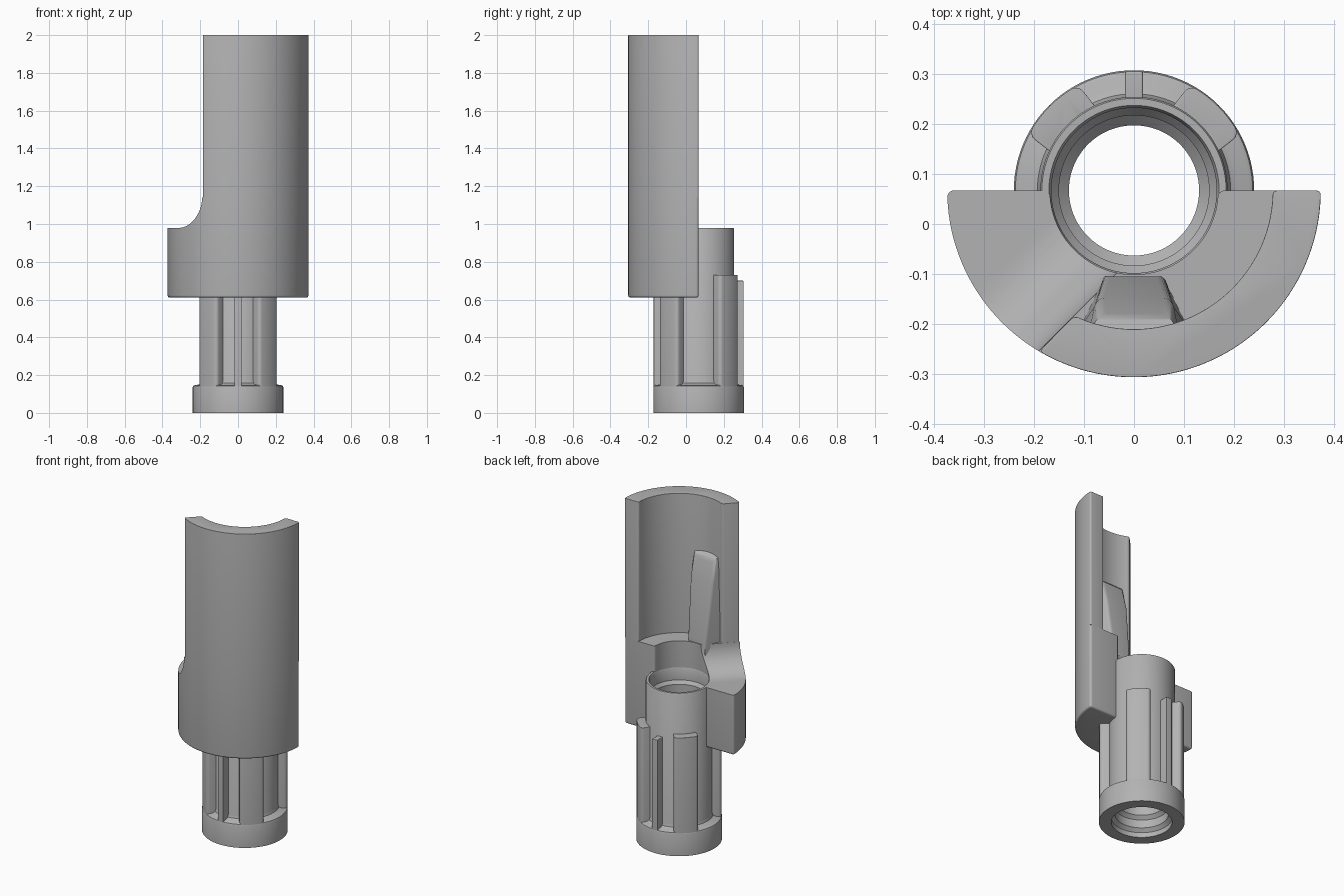
import bpy, bmesh
from math import sin, cos, pi, radians, hypot
from mathutils import Vector

if "Cube" in bpy.data.objects:
    bpy.data.objects.remove(bpy.data.objects["Cube"])

AXIS_Y = 0.067          # tube axis
OUTER, INNER, BORE = 0.373, 0.277, 0.168
FLOOR, LEDGE = 1.14, 0.98

grey = bpy.data.materials.new("plain_grey")
grey.use_nodes = True
grey.diffuse_color = (0.45, 0.45, 0.45, 1)
grey.node_tree.nodes["Principled BSDF"].inputs["Base Color"].default_value = (0.45, 0.45, 0.45, 1)


def finish(name, bm):
    bmesh.ops.recalc_face_normals(bm, faces=bm.faces)
    mesh = bpy.data.meshes.new(name)
    bm.to_mesh(mesh)
    bm.free()
    mesh.materials.append(grey)
    obj = bpy.data.objects.new(name, mesh)
    obj.location.y = AXIS_Y
    bpy.context.collection.objects.link(obj)
    return obj


def smooth(obj):
    bpy.ops.object.select_all(action='DESELECT')
    obj.select_set(True)
    bpy.context.view_layer.objects.active = obj
    bpy.ops.object.shade_smooth_by_angle(angle=radians(35))


def arc(r, a0, a1, n):
    return [(r * cos(a0 + (a1 - a0) * i / n), r * sin(a0 + (a1 - a0) * i / n)) for i in range(n + 1)]


def bevel(bm, edges, size):
    if size:
        bmesh.ops.bevel(bm, geom=edges, offset=size, segments=5, profile=0.5,
                        affect='EDGES', clamp_overlap=True)


def prism(name, outline, z0, z1, corner=0, top=0, bottom=0):
    """Upright extrusion with rounded corners and rims."""
    bm = bmesh.new()
    face = bm.faces.new([bm.verts.new((x, y, z0)) for x, y in outline])
    new = bmesh.ops.extrude_face_region(bm, geom=[face])["geom"]
    for v in new:
        if isinstance(v, bmesh.types.BMVert):
            v.co.z = z1
    bmesh.ops.recalc_face_normals(bm, faces=bm.faces)
    bevel(bm, [e for e in bm.edges if abs(e.verts[0].co.z - e.verts[1].co.z) > 0.01
               and e.calc_face_angle(0) > 0.6], corner)
    for z, size in ((z1, top), (z0, bottom)):
        bevel(bm, [e for e in bm.edges if all(abs(v.co.z - z) < 1e-5 for v in e.verts)], size)
    return finish(name, bm)


def lathe(name, profile, steps=96):
    bm = bmesh.new()
    rings = [[bm.verts.new((x, y, z)) for x, y in arc(r, 0, 2 * pi, steps)[:-1]] for r, z in profile]
    for a, b in zip(rings, rings[1:] + rings[:1]):
        for i in range(steps):
            j = (i + 1) % steps
            bm.faces.new((a[i], a[j], b[j], b[i]))
    return finish(name, bm)


# Stepped hollow tube with a wider foot
smooth(lathe("tube", [
    (0.24, 0), (0.24, 0.135), (0.237, 0.143), (0.23, 0.147), (0.205, 0.15), (0.193, 0.157), (0.187, 0.175),
    (0.187, 0.975), (0.184, LEDGE), (0.17, LEDGE), (0.165, 0.97), (0.165, 0.9), (0.15, 0.88),
    (0.15, 0.55), (0.13, 0.53), (0.13, 0.12), (0.15, 0.1), (0.15, 0.05), (0.17, 0.03), (0.17, 0)]))

# Ribs around the tube: four wide, two thin
def rib(name, angle, half, inner_half, height, corner, top):
    a = radians(angle)
    outline = arc(0.238, a - half, a + half, 8) + arc(0.165, a + inner_half, a - inner_half, 8)
    smooth(prism(name, outline, 0.13, height, corner, top))

for i, angle in enumerate((45, 135, 225, 315)):
    rib(f"wide_rib_{i + 1}", angle, 0.3, 0.38, 0.73, 0.025, 0.03)
for side, angle in (("back", 90), ("front", 270)):
    rib(f"thin_rib_{side}", angle, 0.075, 0.11, 0.7, 0, 0.012)

# Half-round block joining tube and shield
block = prism("block", arc(OUTER, pi, 2 * pi, 72) + arc(BORE, 2 * pi, pi, 40),
              0.61, FLOOR, 0.035, 0, 0.025)

# Diagonal relief cut with a coved foot, running outward at 45 degrees
U0, COVE = 0.002, FLOOR - LEDGE
normal, along = Vector((-1, 1, 0)) / 2 ** 0.5, Vector((-1, -1, 0)) / 2 ** 0.5
section = [(U0 + COVE + x, FLOOR + z) for x, z in arc(COVE, pi, 1.5 * pi, 16)]
section += [(1, LEDGE), (1, 1.5), (U0, 1.5)]
# keep the relief on the left-hand side of the block only
U0_SHIFT = -0.045 - AXIS_Y / 2 ** 0.5 - U0
bm = bmesh.new()
ends = [[bm.verts.new(normal * (u + U0_SHIFT) + along * s + Vector((0, 0, z))) for u, z in section]
        for s in (0.02, 1)]
bm.faces.new(ends[0])
bm.faces.new(ends[1])
for i in range(len(section)):
    j = (i + 1) % len(section)
    bm.faces.new((ends[0][i], ends[0][j], ends[1][j], ends[1][i]))
cutter = finish("relief_cutter", bm)
cutter.hide_render = True
mod = block.modifiers.new("relief", 'BOOLEAN')
mod.operation, mod.solver, mod.object = 'DIFFERENCE', 'EXACT', cutter
bpy.context.view_layer.objects.active = block
bpy.ops.object.modifier_apply(modifier="relief")
bpy.data.objects.remove(cutter)
smooth(block)

# Tall curved shield, its left end cut along the relief
start_out, start_in = radians(270 - 30.5), radians(270 - 25.5)
smooth(prism("shield", arc(OUTER, start_out, 2 * pi, 60) + arc(INNER, 2 * pi, start_in, 60),
             FLOOR, 2, 0.035, 0.03))

# Tapered gusset bracing the shield from the floor
bm = bmesh.new()
for x, y, z in ((0.06, -0.17, 1.0), (0.115, -0.285, 1.0), (0.06, -0.172, 1.16),
                (0.075, -0.215, 1.5), (0.07, -0.25, 1.64), (0.09, -0.285, 1.67)):
    for s in (-1, 1):
        bm.verts.new((s * x, y, z))
bmesh.ops.convex_hull(bm, input=bm.verts)
bmesh.ops.dissolve_limit(bm, angle_limit=0.02, verts=bm.verts, edges=bm.edges)
bevel(bm, [e for e in bm.edges if e.calc_face_angle(0) > 0.3
           and all(v.co.y > -0.27 and v.co.z > 1.05 for v in e.verts)], 0.015)
smooth(finish("gusset", bm))
